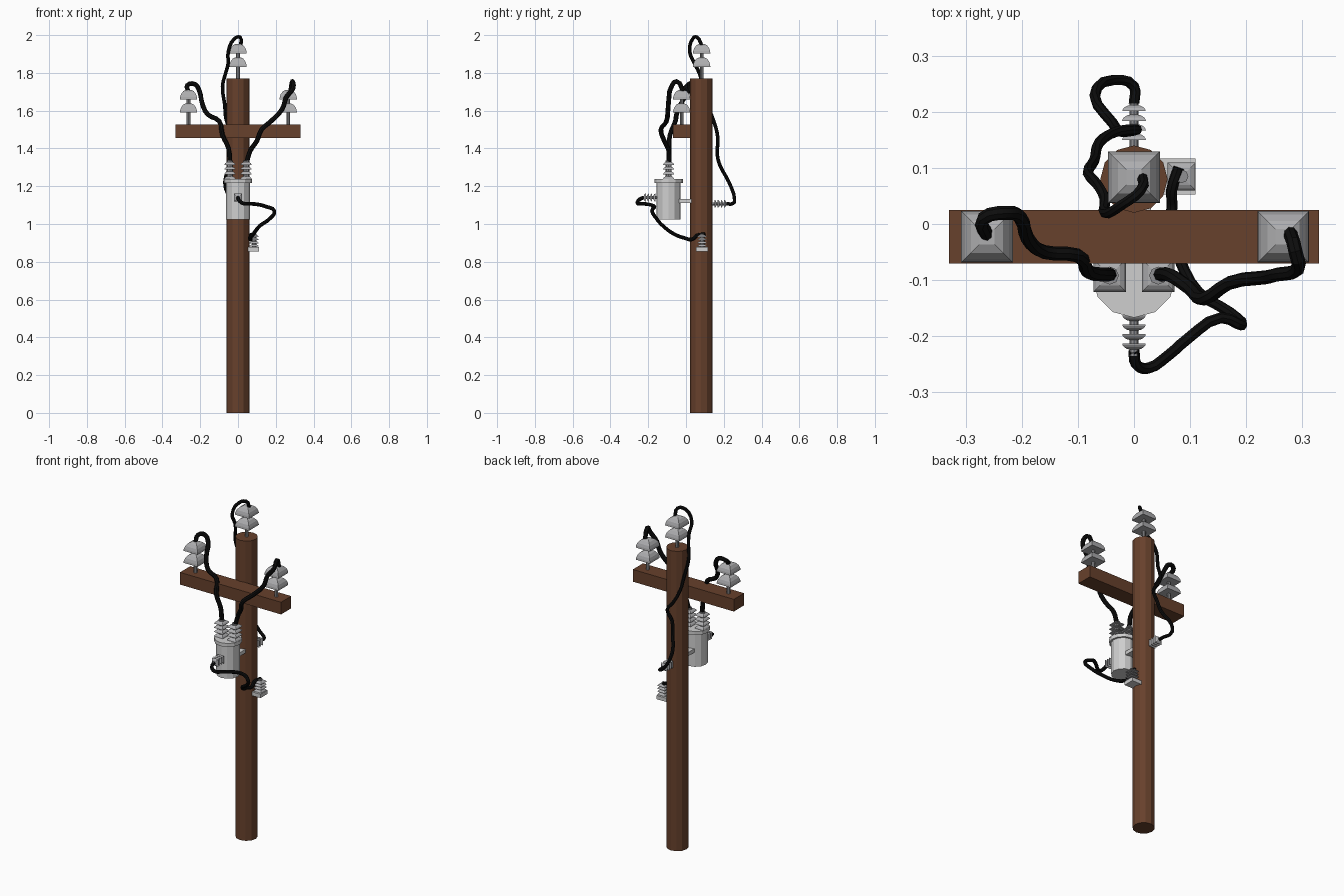
import bpy, math
from mathutils import Vector

if "Cube" in bpy.data.objects:
    bpy.data.objects.remove(bpy.data.objects["Cube"])


def material(name, rgb):
    m = bpy.data.materials.new(name)
    m.diffuse_color = (*rgb, 1)
    m.use_nodes = True
    m.node_tree.nodes["Principled BSDF"].inputs["Base Color"].default_value = m.diffuse_color
    return m


WOOD = material("brown wood", (0.135, 0.052, 0.025))
CERAMIC = material("grey ceramic", (0.42, 0.42, 0.43))
STEEL = material("light steel", (0.62, 0.62, 0.62))
PIN = material("dark steel pin", (0.28, 0.28, 0.29))
CABLE = material("black cable", (0.004, 0.004, 0.004))


def mesh_object(name, verts, faces, mat):
    me = bpy.data.meshes.new(name)
    me.from_pydata(verts, [], faces)
    me.materials.append(mat)
    ob = bpy.data.objects.new(name, me)
    bpy.context.collection.objects.link(ob)
    return ob


def lathe(name, profile, sides, mat, base=(0, 0, 0), axis=(0, 0, 1), turn=0.0):
    """Sweep (radius, height) points round an axis, capping both ends."""
    rot = Vector((0, 0, 1)).rotation_difference(Vector(axis))
    verts, faces = [], []
    for r, h in profile:
        for i in range(sides):
            a = turn + math.tau * i / sides
            verts.append(Vector(base) + rot @ Vector((r * math.cos(a), r * math.sin(a), h)))
    for k in range(len(profile) - 1):
        for i in range(sides):
            j = (i + 1) % sides
            faces.append((k * sides + i, k * sides + j, (k + 1) * sides + j, (k + 1) * sides + i))
    faces.append(tuple(reversed(range(sides))))
    top = (len(profile) - 1) * sides
    faces.append(tuple(range(top, top + sides)))
    return mesh_object(name, verts, faces, mat)


def box(name, lo, hi, mat):
    v = [(x, y, z) for z in (lo[2], hi[2]) for x, y in
         ((lo[0], lo[1]), (hi[0], lo[1]), (hi[0], hi[1]), (lo[0], hi[1]))]
    f = [(3, 2, 1, 0), (4, 5, 6, 7), (0, 1, 5, 4), (1, 2, 6, 5), (2, 3, 7, 6), (3, 0, 4, 7)]
    return mesh_object(name, v, f, mat)


def insulator(name, base, axis, length, pin, half, height, starts):
    """Pin carrying a row of square domes that open towards the base."""
    lathe(name + "_pin", [(pin, 0), (pin, length)], 8, PIN, base, axis)
    d = half * math.sqrt(2)
    for n, s in enumerate(starts):
        dome = [(d * r, s + height * h) for r, h in
                ((1, 0), (0.97, 0.25), (0.86, 0.55), (0.62, 0.85), (0.3, 1))]
        lathe(f"{name}_dome_{n + 1}", dome, 4, CERAMIC, base, axis, math.pi / 4)


def cable(name, radius, points):
    cu = bpy.data.curves.new(name, 'CURVE')
    cu.dimensions = '3D'
    cu.bevel_depth = radius
    cu.bevel_resolution = 2
    cu.resolution_u = 3
    cu.use_fill_caps = True
    sp = cu.splines.new('BEZIER')
    sp.bezier_points.add(len(points) - 1)
    for bp, p in zip(sp.bezier_points, points):
        bp.co = p
        bp.handle_left_type = bp.handle_right_type = 'AUTO'
    cu.materials.append(CABLE)
    ob = bpy.data.objects.new(name, cu)
    bpy.context.collection.objects.link(ob)
    bpy.ops.object.select_all(action='DESELECT')
    ob.select_set(True)
    bpy.context.view_layer.objects.active = ob
    bpy.ops.object.convert(target='MESH')
    bpy.ops.object.shade_smooth_by_angle()


# Pole and crossarm
lathe("pole", [(0.06, 0), (0.06, 1.77)], 12, WOOD, (0, 0.08, 0))
box("crossarm", (-0.33, -0.07, 1.455), (0.33, 0.025, 1.527), WOOD)

# Large line insulators on the arm and the pole top
for label, base in (("left", (-0.262, -0.023, 1.527)), ("right", (0.266, -0.023, 1.527)),
                    ("top", (0, 0.083, 1.77))):
    insulator(label + "_insulator", base, (0, 0, 1), 0.18, 0.01, 0.046, 0.05, (0.062, 0.133))

# Transformer can, lid and bracket to the pole
lathe("transformer_can", [(0.064, 1.025), (0.064, 1.22)], 12, STEEL, (0, -0.092, 0))
lathe("transformer_lid", [(0.075, 1.217), (0.075, 1.238)], 12, STEEL, (0, -0.092, 0))
box("transformer_bracket", (-0.03, -0.04, 1.11), (0.03, 0.03, 1.132), STEEL)

# Ribbed bushings: two on the lid, one on the can front, one behind the pole
RIBS = (0.008, 0.033, 0.058, 0.083)
for label, s in (("left", -1), ("right", 1)):
    insulator(label + "_lid_bushing", (s * 0.043, -0.092, 1.23), (0, 0, 1), 0.105, 0.016,
              0.029, 0.016, RIBS)
SMALL = (0.012, 0.029, 0.046, 0.063)
insulator("front_bushing", (0, -0.15, 1.14), (0, -1, 0), 0.085, 0.008, 0.021, 0.011, SMALL)
insulator("rear_bushing", (0, 0.138, 1.107), (0, 1, 0), 0.085, 0.008, 0.021, 0.011, SMALL)

# Ribbed bushing on a side shelf
box("side_shelf", (0.045, 0.053, 0.855), (0.11, 0.117, 0.877), STEEL)
insulator("side_bushing", (0.085, 0.085, 0.875), (0, 0, 1), 0.075, 0.012, 0.025, 0.012,
          (0.005, 0.022, 0.039, 0.056))

# Cables
cable("left_cable", 0.0125, [
    (-0.262, -0.022, 1.70), (-0.268, 0.01, 1.735), (-0.228, 0.02, 1.74), (-0.203, 0.012, 1.70),
    (-0.19, -0.025, 1.64), (-0.16, -0.05, 1.58), (-0.10, -0.056, 1.545), (-0.082, -0.085, 1.47),
    (-0.05, -0.09, 1.40), (-0.043, -0.09, 1.325)])
cable("right_cable", 0.0125, [
    (0.278, -0.015, 1.70), (0.288, -0.05, 1.755), (0.292, -0.08, 1.72), (0.255, -0.09, 1.67),
    (0.235, -0.095, 1.61), (0.17, -0.105, 1.54), (0.125, -0.133, 1.50), (0.10, -0.115, 1.44),
    (0.066, -0.092, 1.39), (0.045, -0.09, 1.325)])
cable("top_cable", 0.0095, [
    (0.015, 0.083, 1.945), (0.012, 0.06, 1.988), (-0.02, 0.035, 1.98), (-0.052, 0.02, 1.91),
    (-0.052, 0.045, 1.85), (-0.065, 0.07, 1.80), (-0.082, 0.09, 1.73), (-0.07, 0.115, 1.63),
    (-0.062, 0.145, 1.55), (-0.03, 0.165, 1.48), (0.005, 0.168, 1.43), (-0.025, 0.165, 1.37),
    (-0.038, 0.18, 1.31), (-0.07, 0.228, 1.22), (-0.035, 0.257, 1.13), (0, 0.245, 1.107),
    (0, 0.215, 1.107)])
cable("front_cable", 0.01, [
    (0, -0.225, 1.14), (0.004, -0.25, 1.127), (0.025, -0.257, 1.11), (0.06, -0.235, 1.107),
    (0.095, -0.205, 1.105), (0.155, -0.167, 1.09), (0.192, -0.18, 1.07), (0.17, -0.157, 1.03),
    (0.115, -0.122, 0.99), (0.08, -0.06, 0.945), (0.062, -0.005, 0.925), (0.068, 0.03, 0.918),
    (0.067, 0.06, 0.94), (0.08, 0.1, 0.945)])
